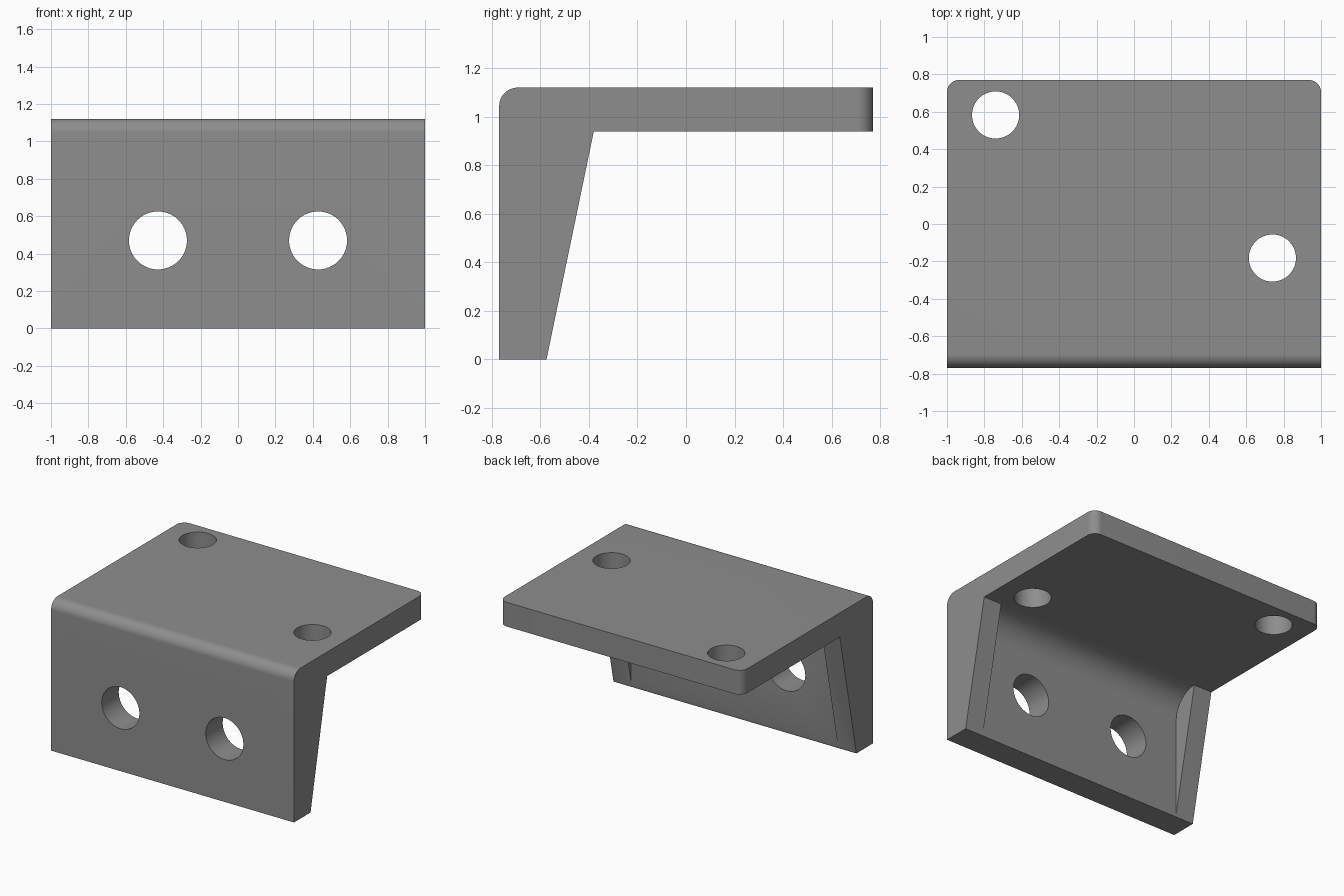
import bpy, bmesh, math
from mathutils import Matrix

if "Cube" in bpy.data.objects:
    bpy.data.objects.remove(bpy.data.objects["Cube"])

grey = bpy.data.materials.new("plain grey")
grey.diffuse_color = (0.27, 0.27, 0.27, 1)
grey.use_nodes = True
grey.node_tree.nodes["Principled BSDF"].inputs["Base Color"].default_value = grey.diffuse_color


def arc(cy, cz, r, a0, a1, n=16):
    """Points of an arc in the y-z plane, angles in degrees."""
    angles = [math.radians(a0 + (a1 - a0) * i / n) for i in range(n + 1)]
    return [(cy + r * math.cos(a), cz + r * math.sin(a)) for a in angles]


def to_object(name, bm):
    bmesh.ops.recalc_face_normals(bm, faces=bm.faces)
    mesh = bpy.data.meshes.new(name)
    bm.to_mesh(mesh)
    bm.free()
    mesh.materials.append(grey)
    obj = bpy.data.objects.new(name, mesh)
    bpy.context.collection.objects.link(obj)
    return obj


def extrude_profile(points, half_width):
    """Extrude a y-z outline along x, centred on x = 0."""
    bm = bmesh.new()
    face = bm.faces.new([bm.verts.new((-half_width, y, z)) for y, z in points])
    ext = bmesh.ops.extrude_face_region(bm, geom=[face])["geom"]
    verts = [v for v in ext if isinstance(v, bmesh.types.BMVert)]
    bmesh.ops.translate(bm, verts=verts, vec=(2 * half_width, 0, 0))
    return bm


def cut(target, cutter):
    mod = target.modifiers.new(cutter.name, "BOOLEAN")
    mod.operation = "DIFFERENCE"
    mod.solver = "EXACT"
    mod.object = cutter
    bpy.context.view_layer.objects.active = target
    bpy.ops.object.modifier_apply(modifier=mod.name)
    bpy.data.objects.remove(cutter)


def hole(name, loc, radius, depth, axis):
    bm = bmesh.new()
    rot = Matrix.Rotation(math.pi / 2, 4, "X") if axis == "Y" else Matrix()
    bmesh.ops.create_cone(bm, cap_ends=True, segments=64, radius1=radius, radius2=radius,
                          depth=depth, matrix=Matrix.Translation(loc) @ rot)
    return to_object(name, bm)


# Angle body: upright wall with sloped back, top plate, rounded front bend
outline = [(-0.77, 0), (-0.575, 0), (-0.38, 0.94), (0.77, 0.94), (0.77, 1.12)]
outline += arc(-0.695, 1.045, 0.075, 90, 180)
bm = extrude_profile(outline, 1.0)

# Rounded back corners of the top plate
corners = [e for e in bm.edges if all(v.co.y > 0.76 for v in e.verts)
           and abs(e.verts[0].co.x - e.verts[1].co.x) < 1e-4]
bmesh.ops.bevel(bm, geom=corners, offset=0.065, segments=10, profile=0.5, affect="EDGES")
bracket = to_object("angle_bracket", bm)

# Pocket between the two end gussets, with a filleted inner corner
pocket = [(-0.57, -0.1)] + arc(-0.38, 0.75, 0.19, 180, 90)
pocket += [(-0.3, 0.9), (-0.3, -0.1)]
cut(bracket, to_object("pocket_cutter", extrude_profile(pocket, 0.85)))

# Wall holes and plate holes
for x in (-0.428, 0.428):
    cut(bracket, hole("wall_hole", (x, -0.67, 0.47), 0.155, 0.5, "Y"))
for x, y in ((-0.74, 0.583), (0.74, -0.182)):
    cut(bracket, hole("plate_hole", (x, y, 1.03), 0.126, 0.4, "Z"))

# Smooth the curves, keep the edges sharp
bracket.select_set(True)
bpy.context.view_layer.objects.active = bracket
bpy.ops.object.shade_smooth_by_angle(angle=math.radians(30))
